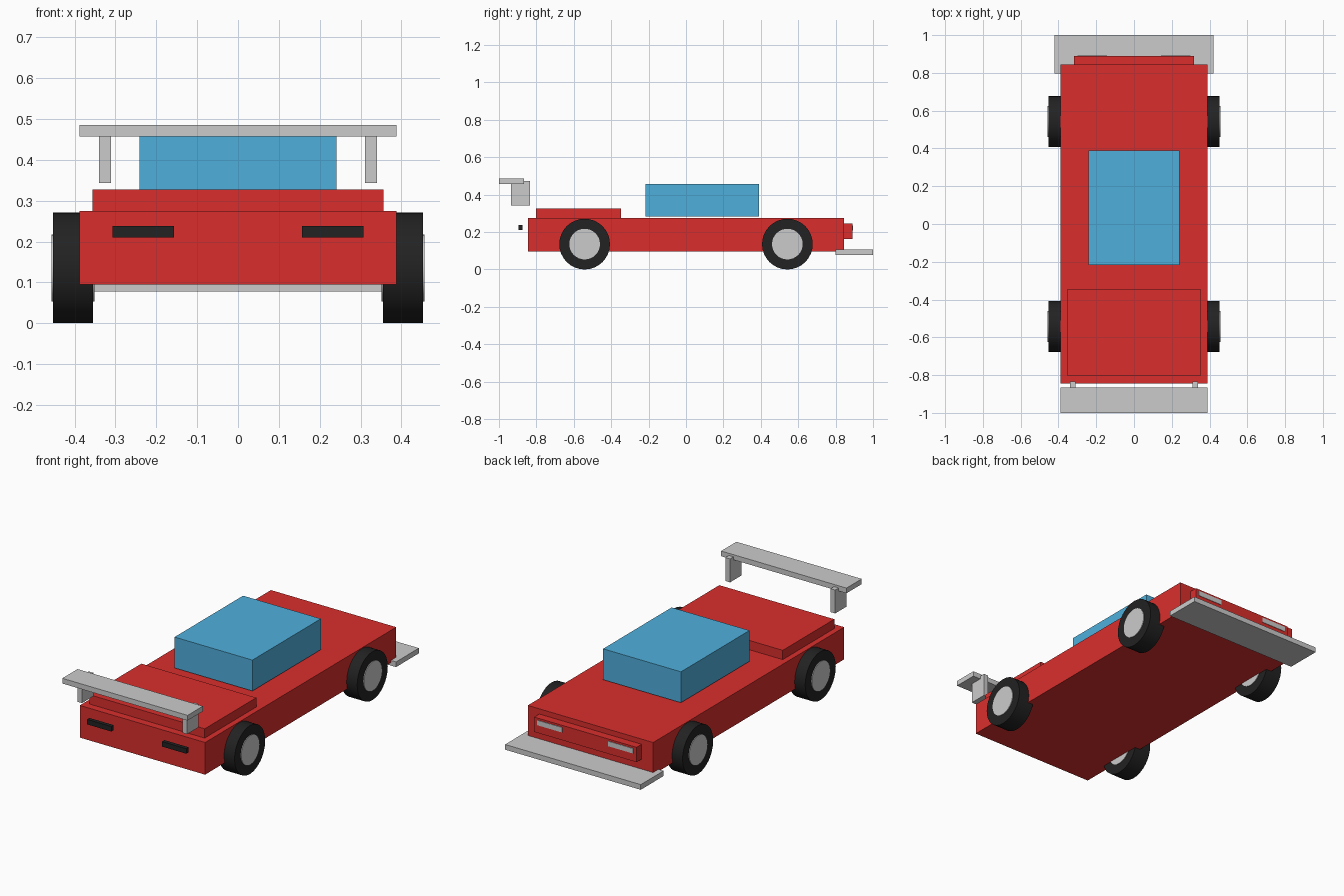
import bpy
import math

if "Cube" in bpy.data.objects:
    bpy.data.objects.remove(bpy.data.objects["Cube"])


def material(name, rgb):
    m = bpy.data.materials.new(name)
    m.diffuse_color = (*rgb, 1)
    m.use_nodes = True
    m.node_tree.nodes["Principled BSDF"].inputs["Base Color"].default_value = m.diffuse_color
    return m


RED = material("red paint", (0.70, 0.028, 0.026))
BLUE = material("blue glass", (0.08, 0.43, 0.72))
BLACK = material("black rubber", (0.016, 0.016, 0.016))


def box(name, x, y, z, mat=None):
    """Box from (min, max) ranges along each axis."""
    centre = [(a + b) / 2 for a, b in (x, y, z)]
    bpy.ops.mesh.primitive_cube_add(size=1, location=centre)
    ob = bpy.context.object
    ob.name = name
    for v in ob.data.vertices:
        for i, (a, b) in enumerate((x, y, z)):
            v.co[i] *= b - a
    if mat:
        ob.data.materials.append(mat)
    return ob


def disc(name, x, y, z, radius, width, mat=None):
    """Cylinder with its axle along x."""
    bpy.ops.mesh.primitive_cylinder_add(vertices=32, radius=radius, depth=width,
                                        location=(x, y, z), rotation=(0, math.pi / 2, 0))
    ob = bpy.context.object
    ob.name = name
    if mat:
        ob.data.materials.append(mat)
    bpy.ops.object.shade_smooth_by_angle(angle=math.radians(30))
    return ob


# Body, deck and cabin
box("body", (-0.388, 0.388), (-0.845, 0.845), (0.095, 0.275), RED)
box("deck", (-0.356, 0.356), (-0.803, -0.347), (0.27, 0.327), RED)
box("cabin", (-0.241, 0.241), (-0.217, 0.389), (0.284, 0.457), BLUE)

# Bumper and splitter at the +y end
box("bumper", (-0.317, 0.317), (0.80, 0.89), (0.163, 0.246), RED)
box("splitter", (-0.42, 0.42), (0.798, 1.0), (0.078, 0.107))

# Wing at the -y end
box("wing", (-0.388, 0.388), (-1.0, -0.865), (0.457, 0.486))

for side, s in (("left", -1), ("right", 1)):
    def span(a, b):
        return tuple(sorted((s * a, s * b)))

    # Wing supports and lamps
    box(f"{side}_wing_support", span(0.311, 0.340), (-0.935, -0.834), (0.343, 0.474))
    box(f"{side}_dark_lamp", span(0.157, 0.307), (-0.896, -0.875), (0.210, 0.238), BLACK)
    box(f"{side}_pale_lamp", span(0.143, 0.298), (0.87, 0.893), (0.207, 0.235))

    # Wheels with hubs showing just past the tyre on both faces
    for end, y in (("front", -0.542), ("back", 0.542)):
        disc(f"{end}_{side}_tyre", s * 0.404, y, 0.1355, 0.1355, 0.098, BLACK)
        disc(f"{end}_{side}_hub", s * 0.4045, y, 0.1355, 0.082, 0.105)
